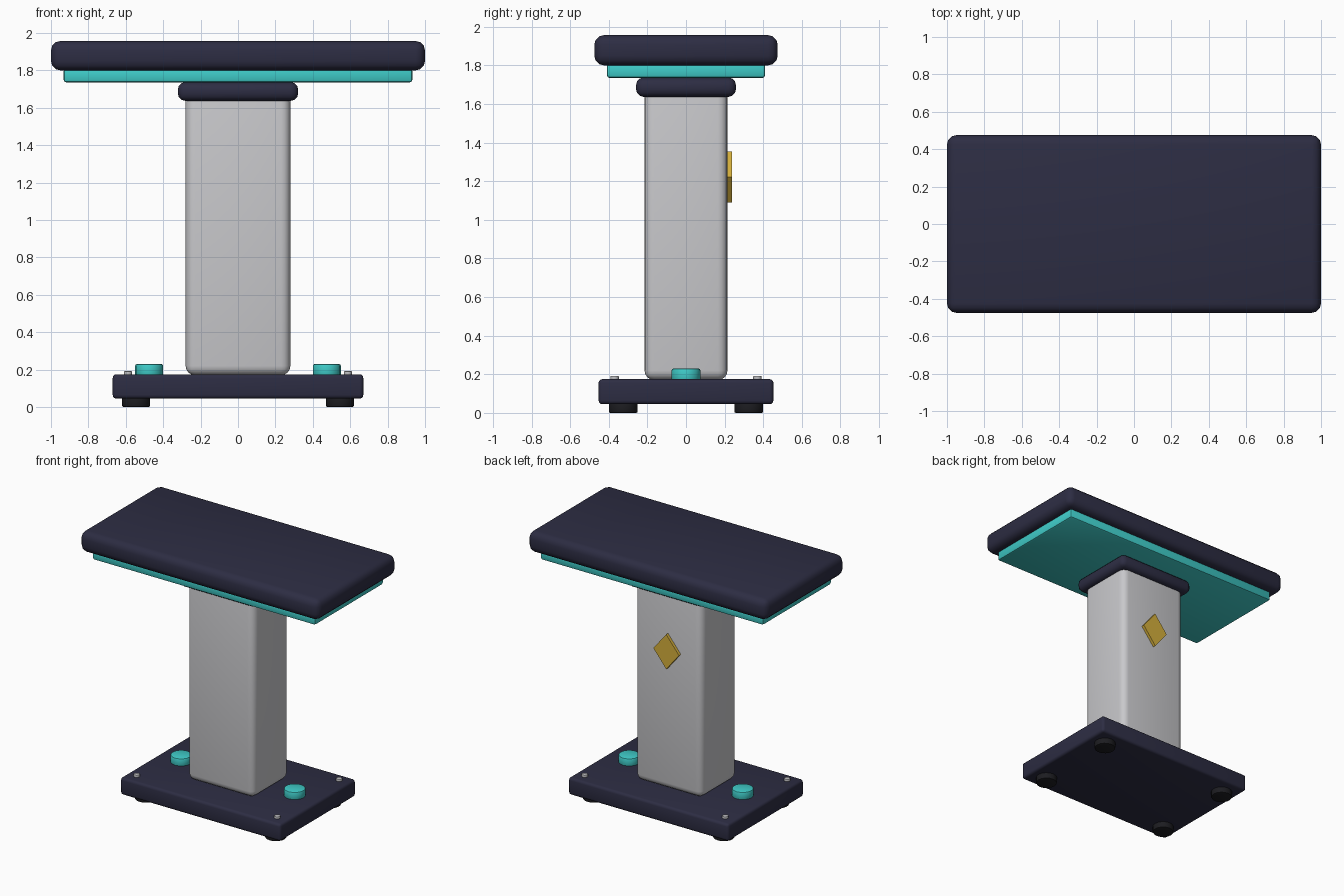
import bpy, math

if "Cube" in bpy.data.objects:
    bpy.data.objects.remove(bpy.data.objects["Cube"])


def material(name, rgb):
    m = bpy.data.materials.new(name)
    m.diffuse_color = (*rgb, 1)
    m.use_nodes = True
    m.node_tree.nodes["Principled BSDF"].inputs["Base Color"].default_value = m.diffuse_color
    return m


navy = material("navy", (0.026, 0.026, 0.056))
teal = material("teal", (0.05, 0.60, 0.58))
grey = material("light grey", (0.58, 0.58, 0.60))
silver = material("silver", (0.50, 0.50, 0.52))
gold = material("gold", (0.66, 0.43, 0.045))
black = material("black rubber", (0.012, 0.012, 0.015))


def finish(name, mat, bevel, segments):
    ob = bpy.context.object
    ob.name = name
    ob.data.materials.append(mat)
    bpy.ops.object.transform_apply(location=False, rotation=True, scale=True)
    if bevel:
        mod = ob.modifiers.new("rounding", 'BEVEL')
        mod.width = bevel
        mod.segments = segments
        mod.limit_method = 'ANGLE'
        mod.angle_limit = math.radians(40)
        bpy.ops.object.modifier_apply(modifier=mod.name)
        bpy.ops.object.shade_smooth_by_angle(angle=math.radians(35))
    return ob


def box(name, hx, hy, z0, z1, mat, bevel, segments=3):
    bpy.ops.mesh.primitive_cube_add(size=2, location=(0, 0, (z0 + z1) / 2))
    bpy.context.object.scale = (hx, hy, (z1 - z0) / 2)
    return finish(name, mat, bevel, segments)


def disc(name, x, y, r, z0, z1, mat, bevel, sides=16):
    bpy.ops.mesh.primitive_cylinder_add(vertices=sides, radius=r, depth=z1 - z0,
                                        location=(x, y, (z0 + z1) / 2))
    return finish(name, mat, bevel, 2)


# Main stack: base, column, collar, trim and top
box("base_plate", 0.67, 0.453, 0.045, 0.175, navy, 0.02)
box("column", 0.28, 0.215, 0.17, 1.69, grey, 0.05, 4)
box("collar", 0.322, 0.259, 1.637, 1.737, navy, 0.04)
box("trim_panel", 0.932, 0.41, 1.735, 1.81, teal, 0.015, 2)
box("table_top", 1.0, 0.475, 1.80, 1.957, navy, 0.05)

# Feet and screws at the four corners, knobs on both sides
for sx, side in ((-1, "left"), (1, "right")):
    disc(f"knob_{side}", sx * 0.475, 0, 0.075, 0.165, 0.23, teal, 0.01)
    for sy, end in ((-1, "front"), (1, "back")):
        disc(f"foot_{end}_{side}", sx * 0.545, sy * 0.325, 0.075, 0, 0.06, black, 0.008)
        disc(f"screw_{end}_{side}", sx * 0.588, sy * 0.37, 0.022, 0.165, 0.192, silver, 0.005, 12)

# Diamond plate on the back of the column
bpy.ops.mesh.primitive_cylinder_add(vertices=4, radius=1, depth=0.03,
                                    location=(0, 0.222, 1.222),
                                    rotation=(math.pi / 2, 0, 0))
bpy.context.object.scale = (0.107, 0.132, 1)
finish("diamond_plate", gold, 0, 1)
